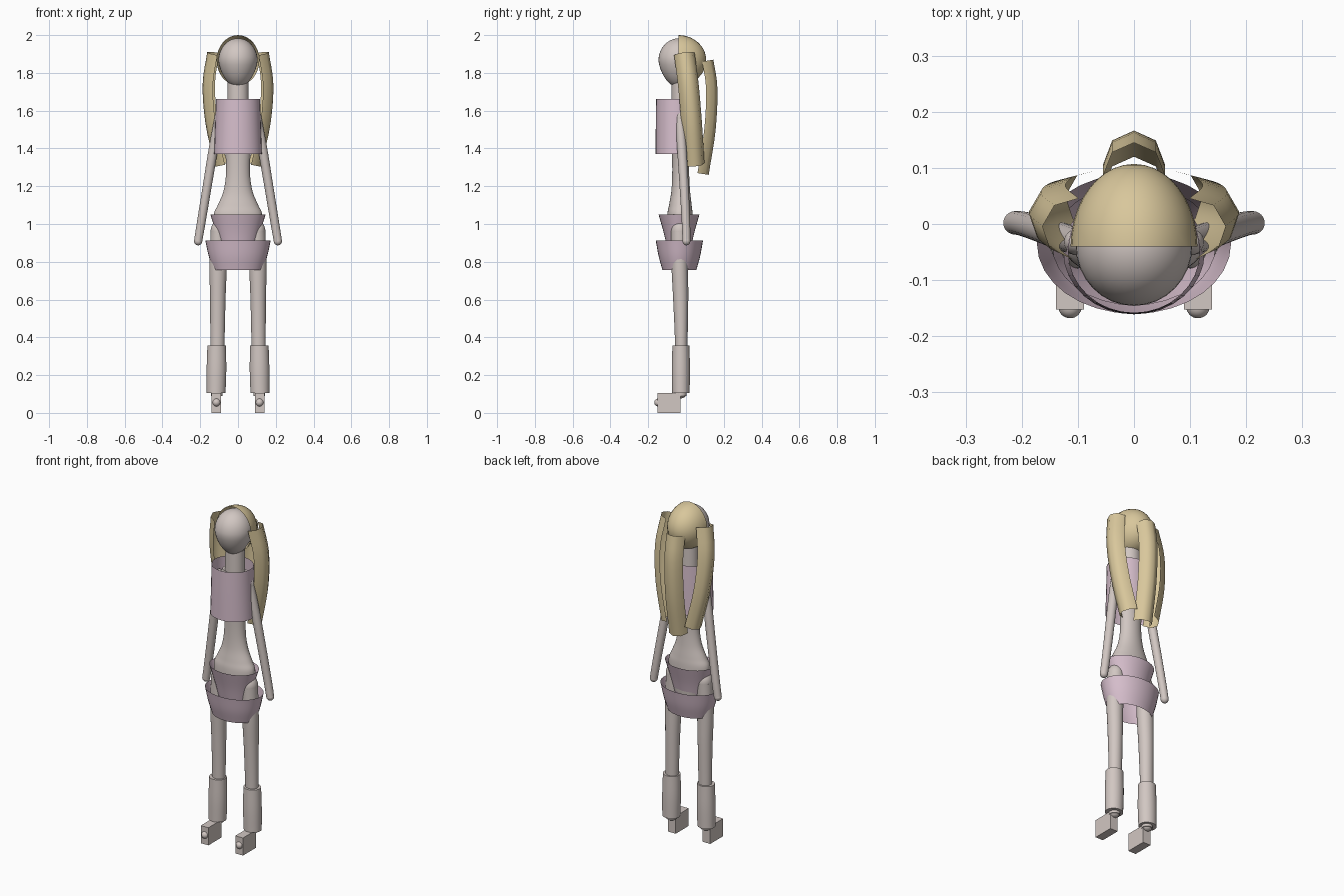
import bpy, bmesh, math
from mathutils import Vector, Matrix

if "Cube" in bpy.data.objects:
    bpy.data.objects.remove(bpy.data.objects["Cube"])


def material(name, rgb):
    m = bpy.data.materials.new(name)
    m.diffuse_color = (*rgb, 1)
    m.use_nodes = True
    m.node_tree.nodes["Principled BSDF"].inputs["Base Color"].default_value = m.diffuse_color
    return m


SKIN = material("warm_grey_skin", (0.64, 0.57, 0.54))
PINK = material("pale_pink_cloth", (0.68, 0.52, 0.61))
HAIR = material("straw_blond_hair", (0.69, 0.57, 0.33))


def finish(name, bm, mat, angle=50):
    bmesh.ops.recalc_face_normals(bm, faces=bm.faces)
    mesh = bpy.data.meshes.new(name)
    bm.to_mesh(mesh)
    bm.free()
    mesh.materials.append(mat)
    ob = bpy.data.objects.new(name, mesh)
    bpy.context.collection.objects.link(ob)
    bpy.ops.object.select_all(action='DESELECT')
    ob.select_set(True)
    bpy.context.view_layer.objects.active = ob
    bpy.ops.object.shade_smooth_by_angle(angle=math.radians(angle))
    return ob


def bridge(bm, rows, closed):
    for a, b in zip(rows, rows[1:]):
        n = len(a)
        for i in range(n if closed else n - 1):
            j = (i + 1) % n
            bm.faces.new((a[i], a[j], b[j], b[i]))


def loft(name, rings, mat, caps=True, n=32):
    """Stack of horizontal ellipses: (x, y, z, radius x, radius y)."""
    bm = bmesh.new()
    rows = [[bm.verts.new((x + rx * math.cos(t), y + ry * math.sin(t), z))
             for t in (2 * math.pi * i / n for i in range(n))]
            for x, y, z, rx, ry in rings]
    bridge(bm, rows, True)
    if caps:
        bm.faces.new(rows[0])
        bm.faces.new(rows[-1])
    return finish(name, bm, mat)


def ball(name, loc, radii, mat, shape=None):
    bm = bmesh.new()
    bmesh.ops.create_uvsphere(bm, u_segments=32, v_segments=20, radius=1)
    if shape:
        shape(bm)
    for v in bm.verts:
        v.co = Vector(loc) + Vector([c * r for c, r in zip(v.co, radii)])
    return finish(name, bm, mat)


def smooth_path(keys, steps=6):
    """Catmull-Rom interpolation through tuples."""
    k = [Vector(p) for p in keys]
    k = [2 * k[0] - k[1]] + k + [2 * k[-1] - k[-2]]
    out = []
    for a, b, c, d in zip(k, k[1:], k[2:], k[3:]):
        for s in range(steps):
            t = s / steps
            out.append(0.5 * (2 * b + (c - a) * t + (2 * a - 5 * b + 4 * c - d) * t * t
                              + (3 * b - a - 3 * c + d) * t ** 3))
    return out + [k[-2]]


# Head, tapered toward the chin
def taper_chin(bm):
    for v in bm.verts:
        if v.co.z < 0:
            f = 1 + 0.16 * v.co.z
            v.co.x *= f
            v.co.y *= f


ball("head", (0, -0.038, 1.865), (0.104, 0.108, 0.118), SKIN, taper_chin)
for v in bpy.data.objects["head"].data.vertices:
    if v.co.z < 1.865:
        v.co.z = 1.865 + (v.co.z - 1.865) * 1.2


# Hair cap: open half shell behind the face
def back_half(bm):
    bmesh.ops.rotate(bm, verts=bm.verts, matrix=Matrix.Rotation(math.pi / 2, 3, 'X'))
    bmesh.ops.bisect_plane(bm, geom=bm.verts[:] + bm.edges[:] + bm.faces[:],
                           plane_co=(0, 0, 0), plane_no=(0, -1, 0), clear_outer=True)


ball("hair_cap", (0, -0.04, 1.867), (0.113, 0.147, 0.133), HAIR, back_half)


# Hanging locks: bowed half-octagon shells, open toward the head
def lock(name, path, facing):
    out = Vector((math.cos(facing), math.sin(facing), 0))
    side = Vector((-out.y, out.x, 0))
    bm = bmesh.new()
    pts = smooth_path(path, 4)
    rows = []
    for k, p in enumerate(pts):
        # tilt the end rims square to the path
        d = (pts[min(k + 1, len(pts) - 1)] - pts[max(k - 1, 0)]).normalized()
        o = (out - d * out.dot(d)).normalized()
        w = side - d * side.dot(d)
        w = (w - o * w.dot(o)).normalized()
        rows.append([bm.verts.new(p + o * 0.06 * (math.cos(t) - 1) + w * 0.055 * math.sin(t))
                     for t in (math.pi * (i - 2) / 4 for i in range(5))])
    bridge(bm, rows, False)
    return finish(name, bm, HAIR)


lock("back_lock", [(0, 0.145, 1.87), (0, 0.166, 1.72), (0, 0.157, 1.5), (0, 0.12, 1.26)],
     math.pi / 2)
for s, label in ((1, "right"), (-1, "left")):
    lock(label + "_lock", [(s * 0.163, -0.004, 1.91), (s * 0.187, 0.018, 1.74),
                           (s * 0.172, 0.036, 1.53), (s * 0.122, 0.05, 1.305)],
         0.1 if s > 0 else math.pi - 0.1)

# Neck and body
loft("neck", [(0, -0.028, 1.6, 0.056, 0.05), (0, -0.028, 1.79, 0.054, 0.048)], SKIN)
body = smooth_path([(0, -0.03, 0.88, 0.09, 0.06), (0, -0.032, 0.97, 0.122, 0.068),
                    (0, -0.032, 1.05, 0.128, 0.067), (0, -0.03, 1.1, 0.107, 0.06),
                    (0, -0.028, 1.17, 0.078, 0.05), (0, -0.028, 1.26, 0.064, 0.045),
                    (0, -0.028, 1.38, 0.068, 0.046), (0, -0.028, 1.55, 0.1, 0.05),
                    (0, -0.028, 1.62, 0.075, 0.048)])
loft("body", body, SKIN)

# Clothing: open sleeves of cloth
loft("top_garment", smooth_path([(0, -0.05, 1.37, 0.126, 0.111), (0, -0.05, 1.52, 0.121, 0.11),
                                 (0, -0.05, 1.663, 0.117, 0.108)]), PINK, caps=False)
loft("waist_band", smooth_path([(0, -0.037, 0.86, 0.092, 0.06), (0, -0.037, 0.95, 0.116, 0.08),
                                (0, -0.037, 1.05, 0.146, 0.108)]), PINK, caps=False)
loft("skirt", smooth_path([(0, -0.035, 0.757, 0.132, 0.09), (0, -0.035, 0.83, 0.155, 0.11),
                           (0, -0.035, 0.912, 0.173, 0.125)]), PINK, caps=False)

# Limbs, mirrored left and right
for s, label in ((1, "right"), (-1, "left")):
    # arm with rounded shoulder and hand
    arm = smooth_path([(s * 0.1, -0.032, 1.56, 0.025, 0.024), (s * 0.13, -0.022, 1.4, 0.025, 0.025),
                       (s * 0.163, -0.01, 1.2, 0.024, 0.024), (s * 0.196, 0, 1.0, 0.023, 0.022),
                       (s * 0.211, 0.002, 0.91, 0.022, 0.021)])
    loft(label + "_arm", arm, SKIN, n=20)
    ball(label + "_hand", (s * 0.211, 0.002, 0.91), (0.022, 0.021, 0.023), SKIN)
    ball(label + "_shoulder", (s * 0.1, -0.032, 1.56), (0.025, 0.024, 0.04), SKIN)
    # leg with rounded hip and ankle
    leg = smooth_path([(s * 0.113, -0.027, 0.09, 0.03, 0.03), (s * 0.109, -0.025, 0.36, 0.037, 0.033),
                       (s * 0.107, -0.028, 0.6, 0.041, 0.04), (s * 0.105, -0.033, 0.78, 0.046, 0.044),
                       (s * 0.1, -0.033, 0.96, 0.045, 0.046)])
    loft(label + "_leg", leg, SKIN, n=24)
    ball(label + "_hip", (s * 0.1, -0.033, 0.96), (0.045, 0.046, 0.06), SKIN)
    ball(label + "_ankle", (s * 0.113, -0.027, 0.105), (0.03, 0.03, 0.028), SKIN)
    # boot shaft
    loft(label + "_boot", smooth_path([(s * 0.116, -0.027, 0.105, 0.05, 0.046),
                                       (s * 0.114, -0.027, 0.23, 0.052, 0.048),
                                       (s * 0.113, -0.027, 0.357, 0.049, 0.045)]), SKIN)
    # block foot with a round toe
    bm = bmesh.new()
    bmesh.ops.create_cube(bm, size=1)
    bmesh.ops.scale(bm, verts=bm.verts, vec=(0.05, 0.122, 0.105))
    bmesh.ops.translate(bm, verts=bm.verts, vec=(s * 0.114, -0.091, 0.0525))
    finish(label + "_foot", bm, SKIN, 30)
    ball(label + "_toe", (s * 0.114, -0.147, 0.055), (0.021, 0.021, 0.021), SKIN)
